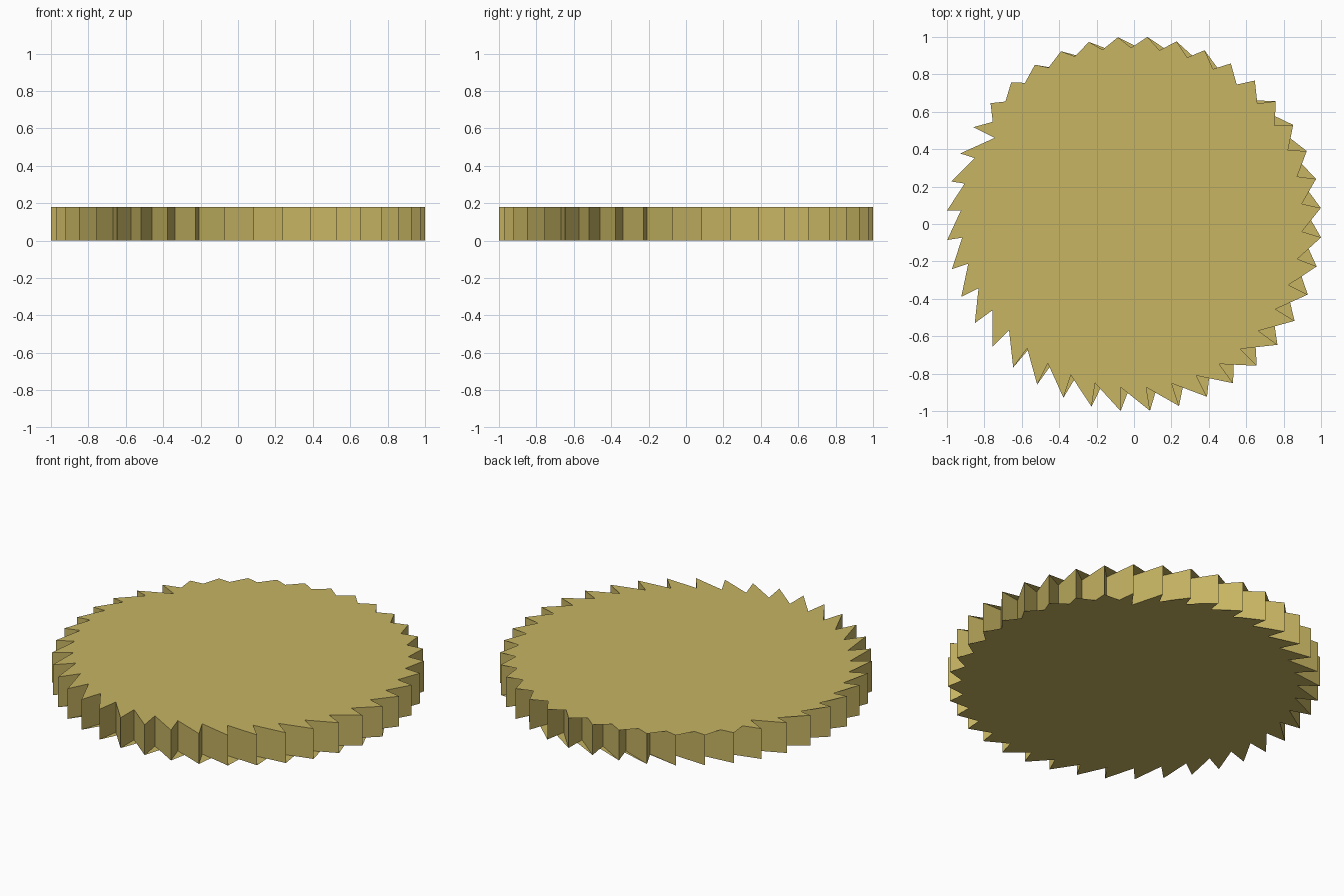
import bpy, bmesh, math

if "Cube" in bpy.data.objects:
    bpy.data.objects.remove(bpy.data.objects["Cube"])

TEETH = 40
R_TIP, R_VALLEY = 1.0026, 0.876
HEIGHT = 0.18
STEP = 2 * math.pi / TEETH
TIP0 = math.radians(4.9)      # angle of first tip
UNDERCUT = math.radians(0.6)  # valley sits just behind the tip

brass = bpy.data.materials.new("brass yellow")
brass.diffuse_color = (0.57, 0.46, 0.125, 1)
brass.use_nodes = True
brass.node_tree.nodes["Principled BSDF"].inputs["Base Color"].default_value = brass.diffuse_color


def ring(bm, z):
    """Saw-tooth outline, counter-clockwise: tip, valley, tip, valley ..."""
    verts = []
    for k in range(TEETH):
        a = TIP0 + k * STEP
        for r, t in ((R_TIP, a), (R_VALLEY, a - UNDERCUT)):
            verts.append(bm.verts.new((r * math.cos(t), r * math.sin(t), z)))
    return verts


def fan(bm, verts, start, flip):
    """Cap made as a triangle fan from one valley corner."""
    v = verts[start:] + verts[:start]
    for a, b in zip(v[1:-1], v[2:]):
        bm.faces.new((v[0], b, a) if flip else (v[0], a, b))


bm = bmesh.new()
low, high = ring(bm, 0.0), ring(bm, HEIGHT)
n = len(low)

# toothed rim
for i in range(n):
    j = (i + 1) % n
    bm.faces.new((low[i], low[j], high[j], high[i]))

# top and bottom caps, fanned from the valleys near 148 and 49 degrees
fan(bm, high, 2 * 16 + 1, False)
fan(bm, low, 2 * 5 + 1, True)

mesh = bpy.data.meshes.new("toothed_disc")
bm.to_mesh(mesh)
bm.free()
mesh.materials.append(brass)
disc = bpy.data.objects.new("toothed_disc", mesh)
bpy.context.collection.objects.link(disc)
